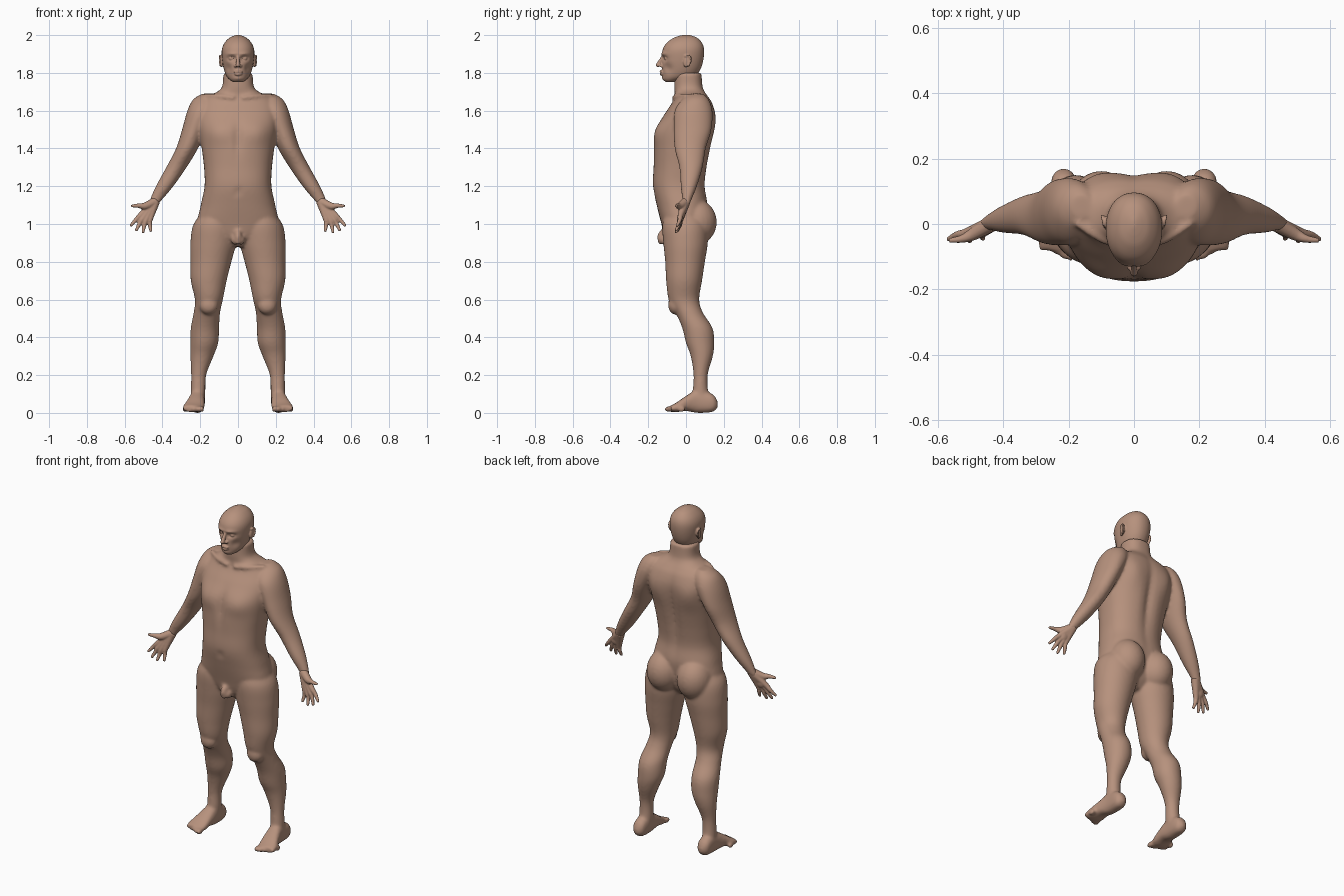
import bpy, bmesh, math
from mathutils import Vector, Matrix

cube = bpy.data.objects.get("Cube")
if cube:
    bpy.data.objects.remove(cube)

skin = bpy.data.materials.new("tan_skin")
skin.use_nodes = True
skin.diffuse_color = (0.47, 0.285, 0.205, 1)
skin.node_tree.nodes["Principled BSDF"].inputs["Base Color"].default_value = skin.diffuse_color


def spline(rows, steps=5):
    """Pass a smooth curve through rows of values."""
    rows = [Vector(r) for r in rows]
    result = []
    for i in range(len(rows) - 1):
        p, q = rows[i], rows[i + 1]
        before, after = rows[max(i - 1, 0)], rows[min(i + 2, len(rows) - 1)]
        for k in range(steps):
            t = k / steps
            result.append(0.5 * (2 * p + (q - before) * t
                          + (2 * before - 5 * p + 4 * q - after) * t ** 2
                          + (3 * p - before - 3 * q + after) * t ** 3))
    return result + [rows[-1]]


def skin_rings(bm, rings):
    """Bridge a list of point rings and cap both ends."""
    rings = [[bm.verts.new(p) for p in ring] for ring in rings]
    for a, b in zip(rings, rings[1:]):
        for i in range(len(a)):
            j = (i + 1) % len(a)
            bm.faces.new((a[i], a[j], b[j], b[i]))
    bm.faces.new(rings[0])
    bm.faces.new(rings[-1])


def loft(bm, stations, power=2.0, along_y=False, sides=48):
    """Each station: position, low and high of width, low and high of depth."""
    rings = []
    for pos, a0, a1, b0, b1 in spline(stations):
        ring = []
        for i in range(sides):
            c, s = math.cos(math.tau * i / sides), math.sin(math.tau * i / sides)
            a = (a0 + a1) / 2 + (a1 - a0) / 2 * math.copysign(abs(c) ** (2 / power), c)
            b = (b0 + b1) / 2 + (b1 - b0) / 2 * math.copysign(abs(s) ** (2 / power), s)
            ring.append((a, pos, b) if along_y else (a, b, pos))
        rings.append(ring)
    skin_rings(bm, rings)


def symmetric(rows):
    return [(z, -w, w, front, back) for z, w, front, back in rows]


def tube(bm, path, radii, sides=12):
    points = spline([(*p, r) for p, r in zip(path, radii)], 4)
    rings = []
    for i, p in enumerate(points):
        ahead = points[min(i + 1, len(points) - 1)] - points[max(i - 1, 0)]
        turn = Vector(ahead[:3]).to_track_quat("Z", "Y")
        rings.append([Vector(p[:3]) + turn @ Vector((math.cos(math.tau * k / sides),
                      math.sin(math.tau * k / sides), 0)) * p[3] for k in range(sides)])
    skin_rings(bm, rings)
    ball(bm, points[-1][:3], [points[-1][3]] * 3)


def ball(bm, centre, radii, tilt=0, axis="Y"):
    place = Matrix.Translation(centre) @ Matrix.Rotation(tilt, 4, axis) @ Matrix.Diagonal((*radii, 1))
    bmesh.ops.create_uvsphere(bm, u_segments=24, v_segments=16, radius=1, matrix=place)


def push(bm, centre, size, shift):
    """Softly move the surface around a point, on both sides."""
    for v in bm.verts:
        d = Vector((abs(v.co.x) - centre[0], v.co.y - centre[1], v.co.z - centre[2]))
        fall = math.exp(-sum((d[k] / size[k]) ** 2 for k in range(3)))
        side = math.copysign(1, v.co.x)
        v.co += Vector((shift[0] * side, shift[1], shift[2])) * fall


def mirror(bm):
    copy = bmesh.ops.duplicate(bm, geom=bm.verts[:] + bm.edges[:] + bm.faces[:])
    for v in copy["geom"]:
        if isinstance(v, bmesh.types.BMVert):
            v.co.x *= -1


def finish(bm, name, voxel, smoothing):
    bmesh.ops.recalc_face_normals(bm, faces=bm.faces)
    mesh = bpy.data.meshes.new(name)
    bm.to_mesh(mesh)
    bm.free()
    mesh.materials.append(skin)
    obj = bpy.data.objects.new(name, mesh)
    bpy.context.collection.objects.link(obj)
    blend = obj.modifiers.new("blend", "REMESH")
    blend.mode, blend.voxel_size, blend.use_smooth_shade = "VOXEL", voxel, True
    soften = obj.modifiers.new("soften", "SMOOTH")
    soften.factor, soften.iterations = 0.5, smoothing


# Legs
body = bmesh.new()
loft(body, [(1.08, .06, .17, -.10, .07), (1, .01, .235, -.125, .11),
            (.9, .01, .252, -.12, .115), (.8, .035, .252, -.11, .10),
            (.7, .06, .25, -.105, .085), (.6, .08, .228, -.092, .07),
            (.53, .095, .235, -.055, .09), (.45, .10, .25, -.02, .14),
            (.37, .105, .252, 0, .15), (.3, .13, .252, .025, .142),
            (.2, .168, .248, .04, .115), (.1, .173, .25, .035, .12),
            (.04, .18, .25, .04, .15)])
ball(body, (.155, -.055, .57), (.05, .04, .05))

# Feet and toes
loft(body, [(.168, .2, .23, .03, .06), (.14, .178, .252, .005, .1),
            (.06, .176, .256, 0, .12), (0, .176, .272, .01, .09),
            (-.05, .178, .292, .004, .055), (-.08, .19, .29, .006, .04)], 2.4, True)
for i in range(5):
    ball(body, (.193 + .022 * i, -.088 + .004 * i * i, .02), (.015, .028 - .002 * i, .016))

# Arms
loft(body, [(1.69, .13, .19, .02, .09), (1.66, .11, .237, -.02, .12),
            (1.6, .12, .268, -.06, .14), (1.5, .17, .296, -.065, .135),
            (1.4, .212, .328, -.06, .105), (1.3, .272, .38, -.035, .088),
            (1.2, .342, .435, -.028, .058), (1.13, .4, .466, -.02, .03),
            (1.1, .425, .475, -.02, .018)])

# Buttocks
ball(body, (.1, .055, 1.01), (.1, .108, .12))
mirror(body)

# Torso and neck
torso = bmesh.new()
loft(torso, symmetric([(.88, .05, -.08, .04), (.93, .13, -.112, .08),
                       (1, .21, -.13, .10), (1.1, .197, -.155, .115),
                       (1.2, .177, -.175, .102), (1.3, .18, -.172, .113),
                       (1.4, .192, -.17, .132), (1.5, .208, -.157, .15),
                       (1.58, .215, -.115, .155), (1.64, .2, -.075, .14),
                       (1.675, .165, -.06, .118), (1.7, .11, -.06, .1),
                       (1.73, .083, -.062, .088), (1.8, .078, -.06, .082)]), 2.35)
push(torso, (0, .14, 1.38), (.03, .06, .22), (0, -.02, 0))
push(torso, (.12, .15, 1.53), (.06, .06, .08), (0, .014, 0))
push(torso, (.1, -.14, 1.48), (.07, .06, .06), (0, -.014, 0))
push(torso, (0, -.17, 1.46), (.018, .06, .1), (0, .012, 0))
push(torso, (0, -.17, 1.17), (.012, .04, .012), (0, .01, 0))
scratch = bpy.data.meshes.new("torso_form")
torso.to_mesh(scratch)
torso.free()
body.from_mesh(scratch)
bpy.data.meshes.remove(scratch)

# Collar bones and groin
for side in (1, -1):
    tube(body, [(side * .02, -.062, 1.665), (side * .09, -.05, 1.675), (side * .17, 0, 1.68)],
         [.014, .013, .012])
    ball(body, (side * .016, -.115, .915), (.02, .025, .027))
tube(body, [(0, -.11, .965), (0, -.135, .94), (0, -.137, .905)], [.018, .017, .014])
finish(body, "body", .008, 8)

# Hands: every finger runs from the wrist through its knuckle to the tip
hands = bmesh.new()
wrist = Vector((.437, 0, 1.12))
for knuckle, tip in [((.512, -.028, 1.05), (.566, -.046, .993)),
                     ((.502, -.032, 1.033), (.538, -.052, .968)),
                     ((.485, -.032, 1.025), (.503, -.052, .958)),
                     ((.466, -.028, 1.025), (.462, -.044, .965))]:
    middle = Vector(knuckle).lerp(Vector(tip), .5) + Vector((.002, .004, 0))
    tube(hands, [wrist, knuckle, middle, tip], [.025, .0155, .0115, .008])
tube(hands, [wrist, (.49, -.03, 1.095), (.525, -.045, 1.097), (.56, -.05, 1.096)],
     [.024, .02, .0125, .008])
ball(hands, (.478, -.02, 1.066), (.032, .018, .04), -.5)
mirror(hands)
finish(hands, "hands", .004, 4)

# Head
head = bmesh.new()
loft(head, symmetric([(1.752, .026, -.108, -.06), (1.765, .045, -.119, -.01),
                      (1.785, .062, -.123, .05), (1.82, .075, -.126, .077),
                      (1.87, .084, -.126, .092), (1.92, .086, -.124, .096),
                      (1.955, .074, -.106, .087), (1.982, .05, -.072, .064),
                      (1.995, .026, -.04, .038), (2.002, .005, -.01, .012)]), 2.15)
push(head, (.034, -.12, 1.876), (.02, .04, .013), (0, .018, 0))
push(head, (.034, -.12, 1.899), (.035, .04, .01), (0, -.009, 0))
push(head, (.055, -.1, 1.825), (.02, .04, .025), (-.007, .006, 0))
push(head, (0, -.12, 1.772), (.02, .03, .012), (0, -.006, 0))

# Nose, eyes and lips
tube(head, [(0, -.118, 1.893), (0, -.133, 1.868), (0, -.148, 1.842)], [.009, .0095, .012])
tube(head, [(-.021, -.128, 1.805), (0, -.133, 1.808), (.021, -.128, 1.805)], [.004, .007, .004])
tube(head, [(-.019, -.127, 1.794), (0, -.131, 1.793), (.019, -.127, 1.794)], [.004, .008, .004])
for side in (1, -1):
    ball(head, (side * .034, -.102, 1.876), (.015, .013, .01))
    ball(head, (side * .013, -.13, 1.837), (.009, .012, .008))
    # Ears
    ball(head, (side * .088, .005, 1.862), (.008, .018, .033), -.25, "X")
    tube(head, [(side * .093, .012, 1.835), (side * .097, .025, 1.865),
                (side * .096, .018, 1.89), (side * .092, -.002, 1.888)], [.005] * 4)
finish(head, "head", .004, 3)
